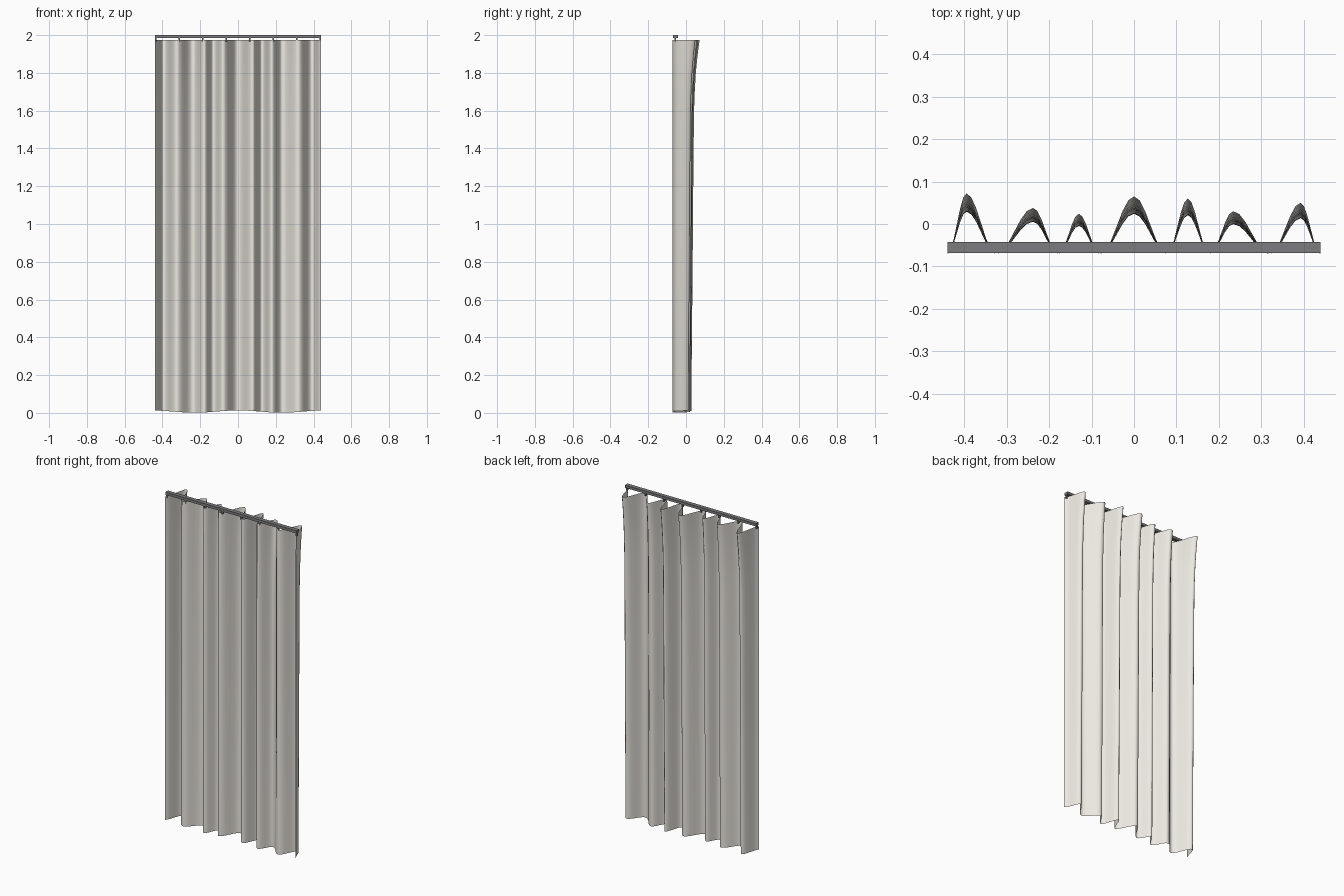
import bpy, bmesh, math

if "Cube" in bpy.data.objects:
    bpy.data.objects.remove(bpy.data.objects["Cube"])

def material(name, col):
    m = bpy.data.materials.new(name)
    m.diffuse_color = col
    m.use_nodes = True
    m.node_tree.nodes["Principled BSDF"].inputs["Base Color"].default_value = m.diffuse_color
    return m

fabric = material("fabric", (0.84, 0.81, 0.75, 1))
metal = material("dark_metal", (0.2, 0.2, 0.21, 1))

def add_box(name, x0, x1, y0, y1, z0, z1):
    bpy.ops.mesh.primitive_cube_add(size=1, location=((x0+x1)/2, (y0+y1)/2, (z0+z1)/2))
    o = bpy.context.object
    o.name = name
    o.scale = (x1-x0, y1-y0, z1-z0)
    bpy.ops.object.transform_apply(location=False, rotation=False, scale=True)
    o.data.materials.append(metal)

# rail and hangers
add_box("curtain_rail", -0.44, 0.44, -0.068, -0.043, 1.984, 2.0)
for i in range(8):
    x = -0.435 + i * 0.87 / 7
    add_box("hanger_%d" % (i + 1), x-0.004, x+0.004, -0.062, -0.052, 1.965, 1.985)

# pleat extremes: alternating front valleys and rear peaks (x, y)
F = -0.071
folds = [(-0.44, F), (-0.395, 0.072), (-0.325, F), (-0.238, 0.038), (-0.178, F),
         (-0.13, 0.024), (-0.08, F), (0, 0.065), (0.078, F), (0.127, 0.06),
         (0.178, F), (0.234, 0.03), (0.32, F), (0.393, 0.05), (0.44, F)]
STEPS = 6
profile = []
for (xa, ya), (xb, yb) in zip(folds, folds[1:]):
    for s in range(STEPS):
        u = s / STEPS
        profile.append((xa+(xb-xa)*u, ya+(yb-ya)*(1-math.cos(math.pi*u))/2))
profile.append(folds[-1])

# height levels with pleat depth: fuller at the top
levels = [(0, .70), (0.3, .71), (0.6, .73), (1.0, .755), (1.3, .77), (1.6, .795),
          (1.7, .82), (1.8, .86), (1.9, .93), (1.975, 1.0)]

# curtain cloth
bm = bmesh.new()
rows = []
for z, k in levels:
    row = []
    for x, y in profile:
        hem = 0.007 + 0.006 * math.cos(2 * math.pi * x / 0.46) if z == 0 else z
        row.append(bm.verts.new((x, F + (y - F) * k, hem)))
    rows.append(row)
for a, b in zip(rows, rows[1:]):
    for i in range(len(profile) - 1):
        bm.faces.new((a[i], a[i+1], b[i+1], b[i]))
me = bpy.data.meshes.new("curtain")
bm.to_mesh(me)
bm.free()
me.materials.append(fabric)
curtain = bpy.data.objects.new("curtain", me)
bpy.context.collection.objects.link(curtain)
for p in me.polygons:
    p.use_smooth = True
